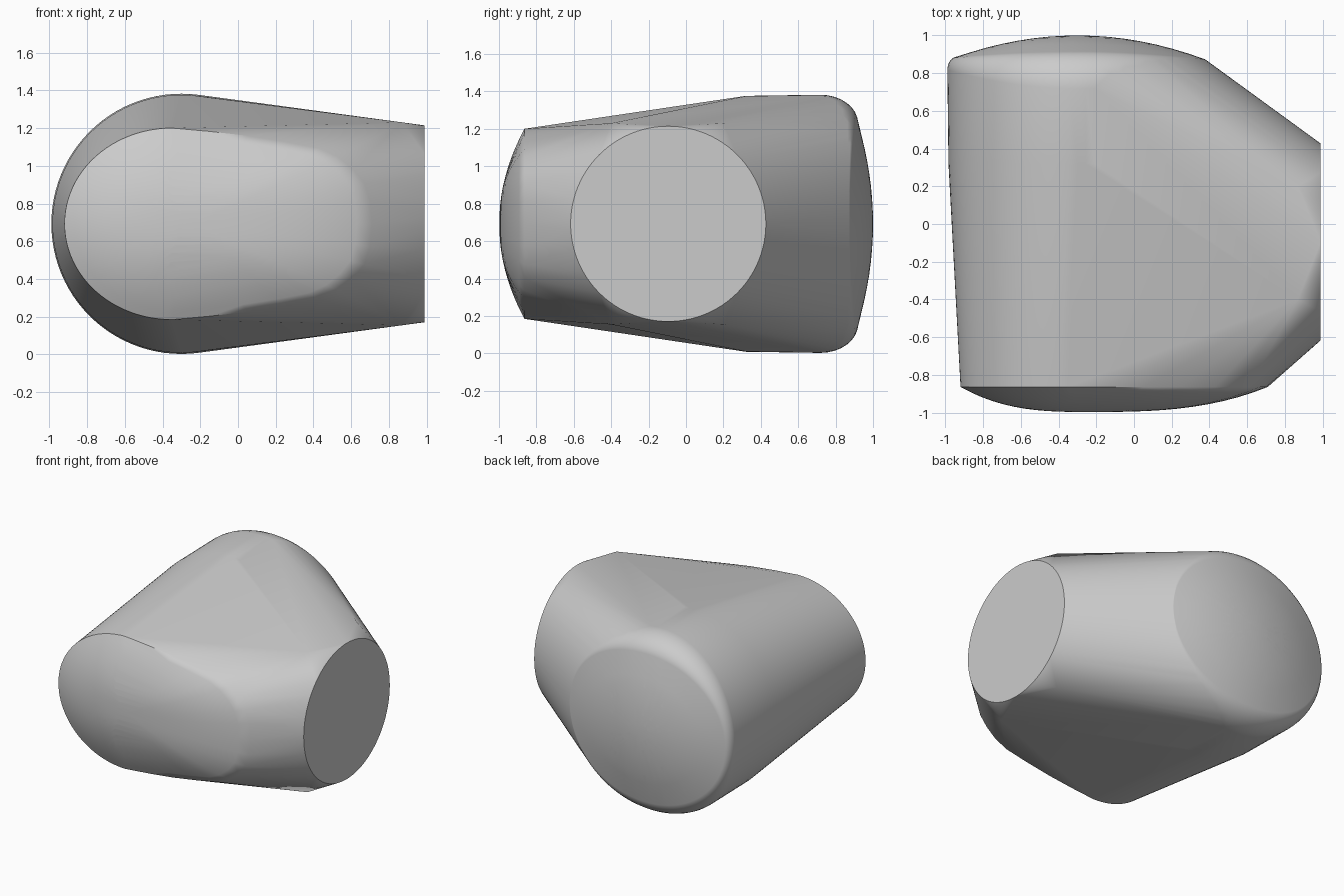
import bpy, bmesh, math
from math import sin, cos, pi, radians

cube = bpy.data.objects.get("Cube")
if cube:
    bpy.data.objects.remove(cube, do_unlink=True)

MID_Z = 0.6925
SEGMENTS = 96
ANGLES = [2 * pi * i / SEGMENTS for i in range(SEGMENTS)]
BARREL_X, BARREL_R = -0.30, 0.69


def side_port():
    """Flat round port on the +x side, with the four shoulder corners behind it."""
    pts = [(0.99, -0.095 + 0.522 * cos(a), MID_Z + 0.522 * sin(a)) for a in ANGLES]
    pts += [(0.87, y, MID_Z + s * 0.538) for y in (-0.40, 0.20) for s in (-1, 1)]
    return pts


def rear_barrel():
    """Short barrel with a domed back and a fillet that is widest above and below."""
    def dome(r):
        return 1 - r * r / 3.6

    pts = []
    for a in ANGLES:
        c, s = cos(a), sin(a)
        fillet = 0.02 + 0.13 * s * s + (0.03 if c < 0 else 0) * c * c
        ring = [(0.684, 0.32)]
        start = dome(BARREL_R) - fillet
        inner = BARREL_R - fillet
        for k in range(9):
            phi = k * pi / 16
            ring.append((BARREL_R - fillet * (1 - cos(phi)),
                         start + (dome(inner) - start) * sin(phi)))
        ring += [(inner * k / 8, dome(inner * k / 8)) for k in range(1, 8)]
        pts += [(BARREL_X + r * c, y, MID_Z + r * s) for r, y in ring]
    pts.append((BARREL_X, 1.0, MID_Z))
    return pts


def front_dome():
    """Shallow dome on an egg-shaped rim: elliptical left half, tapered right half."""
    rim = [(-0.35 + 0.57 * cos(a), 0.508 * sin(a)) for a in ANGLES if cos(a) <= 0.001]
    taper = [(-0.15, 0.49), (0.05, 0.467), (0.25, 0.435), (0.43, 0.40), (0.53, 0.355),
             (0.61, 0.29), (0.67, 0.215), (0.70, 0.12), (0.71, 0.0)]
    rim += [(x, s * z) for x, z in taper for s in (-1, 1)]
    pts = [(-0.24, -0.997, MID_Z)]
    for x, z in rim:
        dx = x + 0.24
        power = 2 + 0.9 * dx * dx / (dx * dx + z * z)
        for k in range(1, 13):
            t = k / 12
            pts.append((-0.24 + dx * t, -0.997 + 0.133 * t ** power, MID_Z + z * t))
    return pts


# One convex shell stretched over the three ends
bm = bmesh.new()
for co in side_port() + rear_barrel() + front_dome():
    bm.verts.new(co)
bmesh.ops.remove_doubles(bm, verts=bm.verts[:], dist=0.002)
bmesh.ops.convex_hull(bm, input=bm.verts[:], use_existing_faces=False)
loose = [v for v in bm.verts if not v.link_faces]
bmesh.ops.delete(bm, geom=loose, context='VERTS')
bmesh.ops.dissolve_limit(bm, angle_limit=radians(0.3), verts=bm.verts[:], edges=bm.edges[:])
bmesh.ops.recalc_face_normals(bm, faces=bm.faces[:])
mesh = bpy.data.meshes.new("shell")
bm.to_mesh(mesh)
bm.free()
shell = bpy.data.objects.new("shell", mesh)
bpy.context.collection.objects.link(shell)

# Plain grey surface
grey = bpy.data.materials.new("plain_grey")
grey.use_nodes = True
colour = (0.6, 0.6, 0.6, 1)
grey.diffuse_color = colour
grey.node_tree.nodes["Principled BSDF"].inputs["Base Color"].default_value = colour
mesh.materials.append(grey)

# Smooth shading that keeps the port and dome rims crisp
bpy.ops.object.select_all(action='DESELECT')
shell.select_set(True)
bpy.context.view_layer.objects.active = shell
bpy.ops.object.shade_smooth_by_angle(angle=radians(38))
weighted = shell.modifiers.new("weighted_normals", 'WEIGHTED_NORMAL')
weighted.keep_sharp = True
